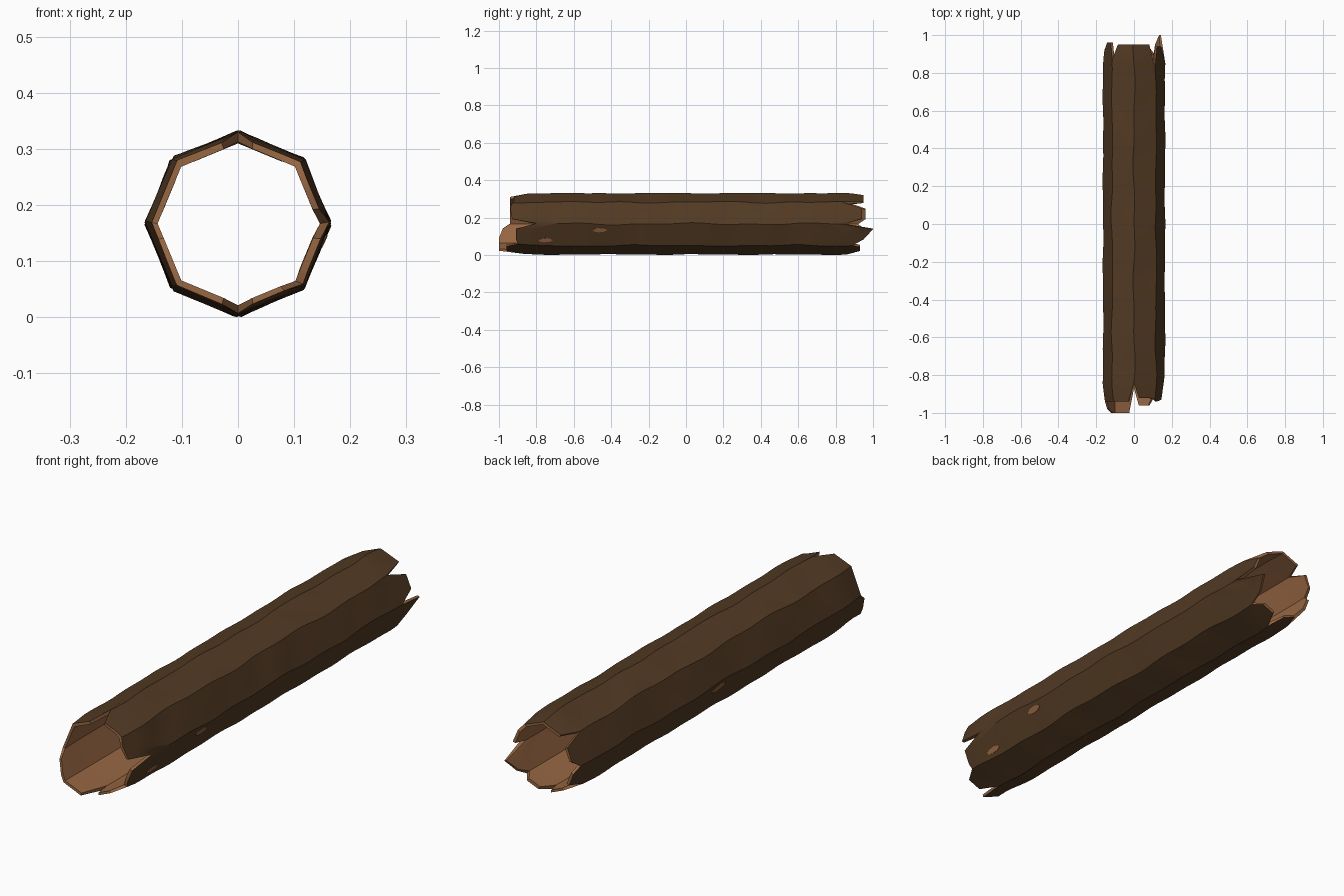
import bpy, bmesh, math, random
from mathutils import Vector, Matrix

if "Cube" in bpy.data.objects:
    bpy.data.objects.remove(bpy.data.objects["Cube"])

random.seed(4)
R_OUT, R_IN, ROWS, SUB = 0.164, 0.146, 40, 4

# Broken ends: depth at the eight ridges, then the two tooth corners per panel
# (ridge 0 is on +x, ridge 2 on top, ridge 6 at the bottom)
front_notch = [-.80, -.93, -.84, -.94, -.94, -1.0, -.87, -.90]
front_tooth = [(-.93, -.94), (-.92, -.92), (-.94, -.94), (-.94, -.94),
               (-.98, -1.0), (-1.0, -1.0), (-.96, -.96), (-.91, -.91)]
back_notch = [.85, .83, .95, .87, .92, .84, .86, .89]
back_tooth = [(.94, .94), (.95, .95), (.95, .95), (.96, .96),
              (.95, .95), (.93, .93), (.93, .93), (.95, 1.0)]


def material(name, rgb):
    m = bpy.data.materials.new(name)
    m.diffuse_color = (*rgb, 1)
    m.use_nodes = True
    m.node_tree.nodes["Principled BSDF"].inputs["Base Color"].default_value = m.diffuse_color
    return m


bark = material("dark_bark", (0.085, 0.042, 0.017))
wood = material("bare_wood", (0.31, 0.135, 0.055))

phase = [[random.uniform(0, 6.28) for _ in range(4)] for _ in range(8)]


def end_y(notch, tooth, col):
    k, j = divmod(col, SUB)
    a, b = tooth[k]
    return [notch[k], a, (a + b) / 2, b][j]


def ridge(k, y, r, wob):
    """Point on ridge k of the wavy octagon, narrowing near the ends."""
    k %= 8
    p = phase[k]
    ang = math.radians(45 * k) + wob * (.022 * math.sin(9 * y + p[0]) + .018 * math.sin(21 * y + p[1]))
    rad = r + wob * (.0015 * math.sin(13 * y + p[2]) + .0012 * math.sin(29 * y + p[3]))
    t = min(max((abs(y) - .85) / .1, 0), 1)
    rad -= t * (.009 if wob else .003)
    return Vector((rad * math.cos(ang), y, rad * math.sin(ang)))


def point(col, y, r, wob):
    k, j = divmod(col, SUB)
    return ridge(k, y, r, wob).lerp(ridge(k + 1, y, r, wob), j / SUB)


# Hollow log: outer bark, inner wood and torn rims
bm = bmesh.new()
cols = 8 * SUB


def shell(r, wob):
    grid = []
    for c in range(cols):
        y0, y1 = end_y(front_notch, front_tooth, c), end_y(back_notch, back_tooth, c)
        grid.append([bm.verts.new(point(c, y0 + (y1 - y0) * i / ROWS, r, wob)) for i in range(ROWS + 1)])
    return grid


outer, inner = shell(R_OUT, 1), shell(R_IN, 0)
for c in range(cols):
    d = (c + 1) % cols
    for i in range(ROWS):
        bm.faces.new((outer[c][i], outer[c][i + 1], outer[d][i + 1], outer[d][i]))
        f = bm.faces.new((inner[c][i], inner[d][i], inner[d][i + 1], inner[c][i + 1]))
        f.material_index = 1
    for i in (0, ROWS):
        f = bm.faces.new((outer[c][i], outer[d][i], inner[d][i], inner[c][i]))
        f.material_index = 1
bmesh.ops.recalc_face_normals(bm, faces=bm.faces)
lift = -min(v.co.z for v in bm.verts)
bmesh.ops.translate(bm, verts=bm.verts, vec=(0, 0, lift))
mesh = bpy.data.meshes.new("hollow_log")
bm.to_mesh(mesh)
bm.free()
log = bpy.data.objects.new("hollow_log", mesh)
bpy.context.collection.objects.link(log)
mesh.materials.append(bark)
mesh.materials.append(wood)
bpy.context.view_layer.objects.active = log
log.select_set(True)
bpy.ops.object.shade_smooth_by_angle(angle=math.radians(30))


# Bare patches where bark has flaked off: thin plates on the panels
def patch(name, col, y, length, width):
    k = col // SUB
    centre = point(col, y, R_OUT, 1)
    along = (point(col, y + .05, R_OUT, 1) - point(col, y - .05, R_OUT, 1)).normalized()
    across = (ridge(k + 1, y, R_OUT, 1) - ridge(k, y, R_OUT, 1)).normalized()
    normal = across.cross(along).normalized()
    if normal.dot(Vector((centre.x, 0, centre.z))) < 0:
        normal.negate()
    b = bmesh.new()
    bmesh.ops.create_cone(b, cap_ends=True, segments=8, radius1=.5, radius2=.5, depth=1)
    for v in b.verts:
        x, w, h = v.co
        v.co = centre + along * (x * length + w * length * .25) + across * w * width + normal * h * .005
    bmesh.ops.recalc_face_normals(b, faces=b.faces)
    bmesh.ops.translate(b, verts=b.verts, vec=(0, 0, lift))
    me = bpy.data.meshes.new(name)
    b.to_mesh(me)
    b.free()
    me.materials.append(wood)
    bpy.context.collection.objects.link(bpy.data.objects.new(name, me))


patch("bare_patch_right", 31, -.46, .075, .028)
patch("bare_patch_low_right", 29, -.75, .075, .025)
patch("bare_patch_left", 17, 0.0, .09, .03)
